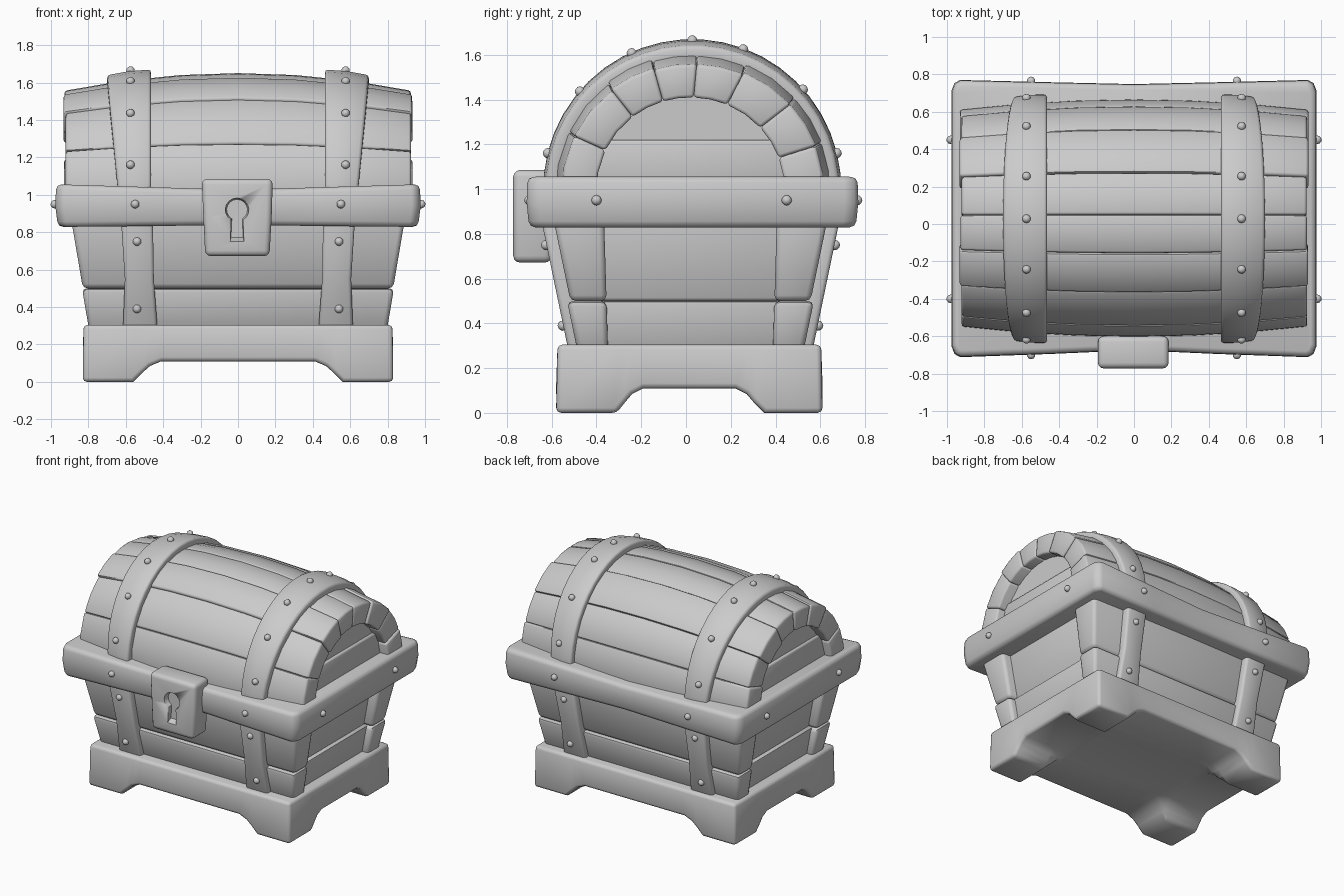
import bpy, bmesh, math, random
from mathutils import Vector, Matrix

if "Cube" in bpy.data.objects:
    bpy.data.objects.remove(bpy.data.objects["Cube"])

random.seed(4)
CY = 0.02          # depth centre of body
LY = 0.028         # depth centre of lid


def finish(name, bm, bevel=0.0, limit=35, seg=2, smooth=True):
    bmesh.ops.recalc_face_normals(bm, faces=bm.faces)
    if bevel:
        edges = [e for e in bm.edges if e.is_manifold
                 and e.calc_face_angle(0) > math.radians(limit)]
        bmesh.ops.bevel(bm, geom=edges, offset=bevel, offset_type='OFFSET', segments=seg,
                        profile=0.5, affect='EDGES', clamp_overlap=True)
    me = bpy.data.meshes.new(name)
    bm.to_mesh(me)
    bm.free()
    for p in me.polygons:
        p.use_smooth = smooth
    me.set_sharp_from_angle(angle=math.radians(48))
    ob = bpy.data.objects.new(name, me)
    bpy.context.collection.objects.link(ob)
    return ob


def loft(name, rings, bevel=0.02, **kw):
    """Skin equal-sized loops of points and cap both ends."""
    bm = bmesh.new()
    vs = [[bm.verts.new(p) for p in r] for r in rings]
    n = len(rings[0])
    for a, b in zip(vs, vs[1:]):
        for i in range(n):
            bm.faces.new((a[i], a[(i + 1) % n], b[(i + 1) % n], b[i]))
    bm.faces.new(vs[0])
    bm.faces.new(vs[-1])
    return finish(name, bm, bevel, **kw)


def rect(x0, x1, y0, y1, z):
    return [(x0, y0, z), (x1, y0, z), (x1, y1, z), (x0, y1, z)]


# Base: slab whose underside is an arch profile in both directions, leaving four feet
def base():
    xs = [-.83, -.56, -.51, -.47, -.41, .41, .47, .51, .56, .83]
    ys = [-.58, -.31, -.27, -.24, -.19, .22, .27, .30, .35, .61]
    rise = [0, 0, .05, .085, .11, .11, .085, .05, 0, 0]
    bm = bmesh.new()
    n = len(xs)
    low = [[bm.verts.new((x, y, max(rise[i], rise[j]))) for j, y in enumerate(ys)]
           for i, x in enumerate(xs)]
    top = [[bm.verts.new((x * .995, (y - .015) * .99 + .015, .305)) for y in ys] for x in xs]
    for g in (low, top):
        for i in range(n - 1):
            for j in range(n - 1):
                bm.faces.new((g[i][j], g[i + 1][j], g[i + 1][j + 1], g[i][j + 1]))
    for k in range(n - 1):
        for e in (0, n - 1):
            bm.faces.new((low[k][e], low[k + 1][e], top[k + 1][e], top[k][e]))
            bm.faces.new((low[e][k], low[e][k + 1], top[e][k + 1], top[e][k]))
    finish("base_with_feet", bm, .022, limit=50)


base()


# Lower body: flared planks at front and back, recessed boards at the ends
def hx(z):
    return .80 + .09 * (z - .3) / .53


def hy(z):
    return .51 + .11 * (z - .3) / .53


for s, side in ((-1, "front"), (1, "back")):
    for z0, z1, inset, part in ((.28, .50, 0, "lower"), (.50, .86, .015, "upper")):
        rings = []
        for z in (z0, z1):
            x = hx(z) - inset * .3
            rings.append(rect(-x, x, CY + s * (hy(z) - inset), CY + s * (.36 + .03 * z), z))
        loft(f"{side}_{part}_plank", rings, .025)
for z0, z1, inset, part in ((.28, .50, .05, "lower"), (.50, .86, .075, "upper")):
    loft(f"end_{part}_boards", [rect(-hx(z) + inset, hx(z) - inset, CY - .43, CY + .43, z)
                                for z in (z0, z1)], .015)

# Lower straps on front and back
for s, side in ((-1, "front"), (1, "back")):
    for m, hand in ((-1, "left"), (1, "right")):
        rings = []
        for z, x0, x1 in ((.28, .43, .615), (.55, .45, .605), (.86, .455, .625)):
            rings.append(rect(m * x0, m * x1, CY + s * (hy(z) + .04), CY + s * (hy(z) - .05), z))
        loft(f"{side}_{hand}_lower_strap", rings, .018)

# Rim band with rounded corners, slightly bowed inward along its long sides
outline = [(-.93, -.712), (-.45, -.695), (0, -.675), (.45, -.695), (.93, -.712), (.96, -.695),
           (.977, -.65), (.977, .71), (.96, .753), (.93, .77), (.45, .758), (0, .748),
           (-.45, .758), (-.93, .77), (-.96, .753), (-.977, .71), (-.977, -.65), (-.96, -.695)]
loft("rim_band", [[(x * k, y * k, z + dz * (abs(x) - .6)) for x, y in outline]
                  for z, k, dz in ((.832, .985, -.01), (.94, 1, 0), (1.045, .995, .03))],
     .028, limit=55)


# Lid: barrel surface, bulging in the middle
def lid(a, x, off=0.0):
    b = 1 - (x / .93) ** 2
    a = math.radians(a)
    return Vector((x, LY + (.585 + .055 * b + off) * math.sin(a),
                   1.0 + (.56 + .095 * b + off) * math.cos(a)))


def inner(a, x, r=.42):
    a = math.radians(a)
    return Vector((x, CY + r * math.sin(a), 1.0 + (r - .01) * math.cos(a)))


cuts = [-95, -65, -38, -17, 2, 23, 48, 70, 95]
for k, (a0, a1) in enumerate(zip(cuts, cuts[1:])):
    off = random.uniform(-.006, .006)
    ends = [random.uniform(.92, .935) for _ in range(2)]
    am = (a0 + a1) / 2
    rings = []
    for t in (-1, -.67, -.33, 0, .33, .67, 1):
        x = t * ends[t > 0]
        rings.append([lid(a0, x, off), lid(am, x, off), lid(a1, x, off),
                      inner(a1, x), inner(am, x), inner(a0, x)])
    loft(f"lid_plank_{k + 1}", rings, .014)

# Recessed end panels of the lid
loft("lid_end_panel", [[inner(a, x, .46) for a in range(-90, 91, 15)] for x in (-.845, .845)], 0)
loft("lid_end_board", [rect(-.865, .865, CY - .43, CY + .43, z) for z in (1.0, 1.22)], .012)

# Lid straps
for m, hand in ((-1, "left"), (1, "right")):
    rings = []
    for a in range(-92, 93, 8):
        x0, x1 = .465, .64 + .06 * math.cos(math.radians(a))
        rings.append([lid(a, m * x0, -.03), lid(a, m * x0, .04), lid(a, m * (x0 + x1) / 2, .045),
                      lid(a, m * x1, .04), lid(a, m * x1, -.03)])
    loft(f"{hand}_lid_strap", rings, .016)

# Lock with a keyhole cut into it
plate = [(-.175, .672), (.168, .672), (.18, .88), (.186, 1.085), (-.194, 1.085), (-.185, .88)]
lock = loft("lock", [[(x, y, z) for x, z in plate] for y in (-.772, -.60)], .03, seg=3)
hole = [(.062 * math.cos(t), .062 * math.sin(t))
        for t in (math.radians(-60 + 300 * i / 14) for i in range(15))]
hole += [(-.036, -.165), (.036, -.165)]
cutter = loft("keyhole_cutter", [[(-.005 + x * k, y, .92 + z * k) for x, z in hole]
                                 for y, k in ((-.80, 1.1), (-.765, 1.0), (-.735, .9))],
              0, smooth=False)
cutter.hide_render = True
cutter.hide_viewport = True
mod = lock.modifiers.new("keyhole", 'BOOLEAN')
mod.operation = 'DIFFERENCE'
mod.object = cutter
mod.solver = 'EXACT'

# Nails on straps and band
spots = []
for m in (-1, 1):
    spots += [lid(a, m * .575, .046) for a in (-76, -49, -24, 0, 20, 48, 76)]
    spots += [(m * .98, y, .95) for y in (-.40, .45)]
    spots += [(m * .55, y, .95) for y in (-.70, .765)]
    for s in (-1, 1):
        spots += [(m * .54, CY + s * (hy(z) + .042), z) for z in (.39, .75)]
bm = bmesh.new()
for p in spots:
    bmesh.ops.create_icosphere(bm, subdivisions=2, radius=.023, matrix=Matrix.Translation(p))
finish("nails", bm)
